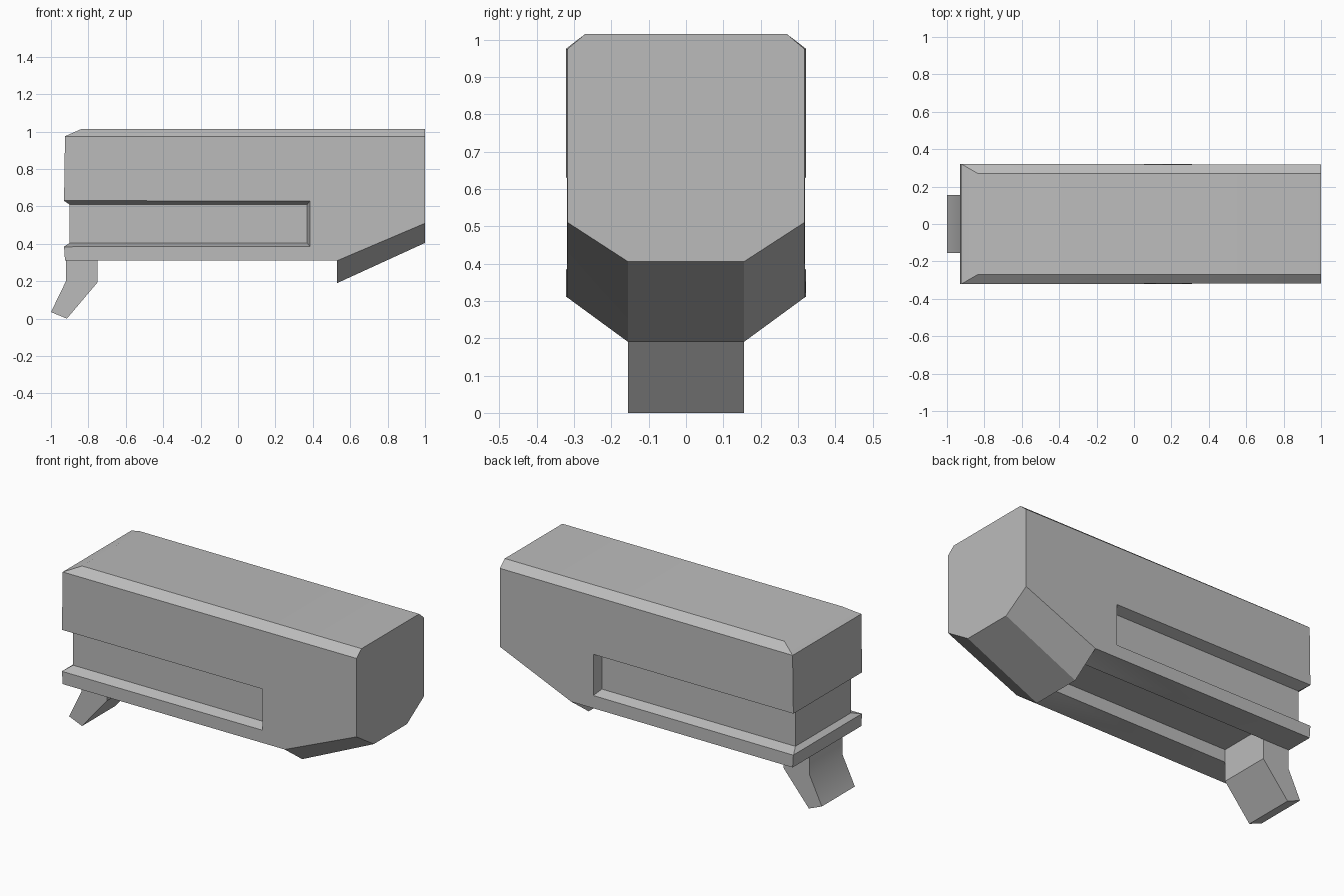
import bpy
import bmesh
import math

cube = bpy.data.objects.get("Cube")
if cube:
    bpy.data.objects.remove(cube, do_unlink=True)

grey = bpy.data.materials.new("plain grey")
grey.use_nodes = True
grey.diffuse_color = (0.5, 0.5, 0.5, 1)
grey.node_tree.nodes["Principled BSDF"].inputs["Base Color"].default_value = (0.5, 0.5, 0.5, 1)


def solid(name, points):
    """Convex solid around points, with coplanar triangles merged."""
    bm = bmesh.new()
    for p in points:
        bm.verts.new(p)
    result = bmesh.ops.convex_hull(bm, input=bm.verts)
    loose = [v for v in bm.verts if not v.link_faces]
    bmesh.ops.delete(bm, geom=loose, context="VERTS")
    bmesh.ops.dissolve_limit(bm, angle_limit=math.radians(0.2),
                             verts=bm.verts, edges=bm.edges)
    bmesh.ops.recalc_face_normals(bm, faces=bm.faces)
    mesh = bpy.data.meshes.new(name)
    bm.to_mesh(mesh)
    bm.free()
    mesh.materials.append(grey)
    obj = bpy.data.objects.new(name, mesh)
    bpy.context.collection.objects.link(obj)
    return obj


def mirrored(points):
    return [(x, s * y, z) for x, y, z in points for s in (1, -1)]


def activate(obj):
    bpy.ops.object.select_all(action="DESELECT")
    obj.select_set(True)
    bpy.context.view_layer.objects.active = obj


def cut(obj, cutter):
    cutter.hide_render = True
    mod = obj.modifiers.new("cut", "BOOLEAN")
    mod.operation = "DIFFERENCE"
    mod.solver = "EXACT"
    mod.object = cutter
    activate(obj)
    bpy.ops.object.modifier_apply(modifier=mod.name)
    bpy.data.objects.remove(cutter, do_unlink=True)


# Main housing: chamfered top, sloped lower nose
body = solid("housing", mirrored([
    (-0.835, 0.27, 1.015), (1, 0.27, 1.015),
    (-0.925, 0.322, 0.975), (1, 0.317, 0.975),
    (-0.93, 0.322, 0.63), (-0.93, 0.322, 0.385),
    (-0.925, 0.322, 0.31), (0.53, 0.319, 0.31), (1, 0.317, 0.51),
]))

# Flared recess along both sides, joined around the tail end
for side in (1, -1):
    cut(body, solid("side_recess_cutter", [
        (x, side * y, z)
        for y, end, low, high in ((0.26, 0.37, 0.405, 0.61), (0.38, 0.40, 0.365, 0.65))
        for x in (-1.1, end) for z in (low, high)]))
cut(body, solid("tail_recess_cutter", mirrored([
    (x, 0.4, z)
    for x, low, high in ((-0.9, 0.405, 0.61), (-0.96, 0.365, 0.65))
    for z in (low, high)])))

# Shallow channel along the underside
cut(body, solid("channel_cutter", mirrored([
    (x, 0.155, z) for x in (-0.85, 0.53) for z in (0.2, 0.385)])))

# Wedge under the nose
chin = solid("nose_wedge", mirrored([
    (0.53, 0.319, 0.31), (0.53, 0.155, 0.19),
    (1, 0.155, 0.405), (1, 0.317, 0.51),
]))

# Bent foot under the tail: upright block and slanted toe in one extrusion
profile = [(-0.92, 0.388), (-0.92, 0.2), (-1, 0.035), (-0.915, 0),
           (-0.75, 0.195), (-0.75, 0.388)]
bm = bmesh.new()
face = bm.faces.new([bm.verts.new((x, -0.155, z)) for x, z in profile])
ext = bmesh.ops.extrude_face_region(bm, geom=[face])
bmesh.ops.translate(bm, vec=(0, 0.31, 0),
                    verts=[v for v in ext["geom"] if isinstance(v, bmesh.types.BMVert)])
bmesh.ops.recalc_face_normals(bm, faces=bm.faces)
mesh = bpy.data.meshes.new("foot")
bm.to_mesh(mesh)
bm.free()
mesh.materials.append(grey)
foot = bpy.data.objects.new("foot", mesh)
bpy.context.collection.objects.link(foot)

for obj in (body, chin, foot):
    activate(obj)
    bpy.ops.object.shade_smooth_by_angle(angle=math.radians(30))
